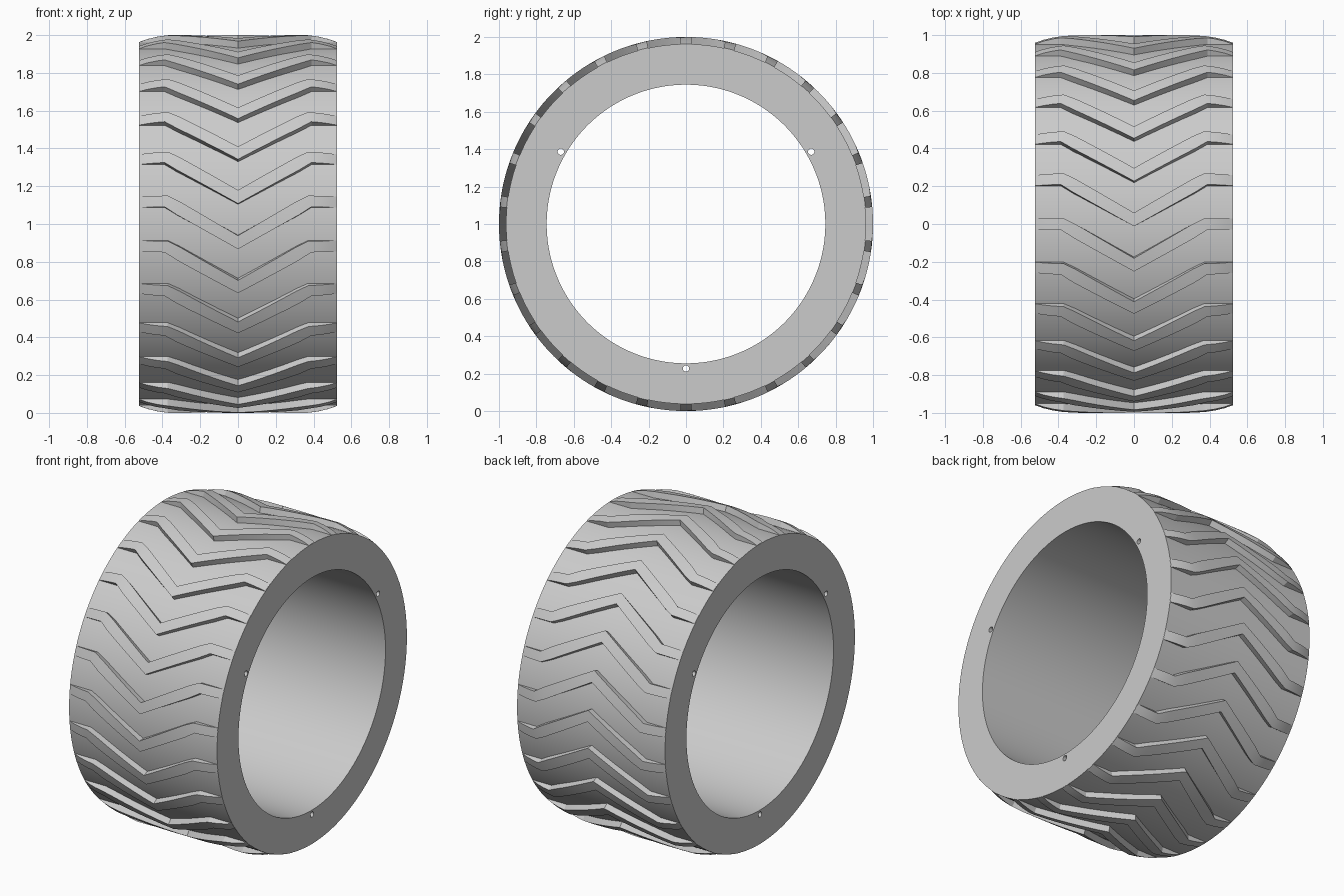
import bpy, bmesh
from math import sin, cos, pi, radians

if "Cube" in bpy.data.objects:
    bpy.data.objects.remove(bpy.data.objects["Cube"], do_unlink=True)

HALF_WIDTH = 0.525
BORE, CARCASS = 0.745, 0.962
RIDGES = 26
SEGMENTS = 156
# Ridge crown: half width position and radius
CROWN = [(0.37, 1.0), (0.43, 0.991), (0.48, 0.979), (0.525, 0.963)]

rubber = bpy.data.materials.new("grey_rubber")
rubber.use_nodes = True
rubber.diffuse_color = (0.6, 0.6, 0.6, 1)
rubber.node_tree.nodes["Principled BSDF"].inputs["Base Color"].default_value = (0.6, 0.6, 0.6, 1)


def polar(x, r, angle):
    return (x, r * cos(angle), r * sin(angle))


def make_mesh(name, bm):
    bmesh.ops.recalc_face_normals(bm, faces=bm.faces)
    mesh = bpy.data.meshes.new(name)
    bm.to_mesh(mesh)
    bm.free()
    mesh.materials.append(rubber)
    return mesh


def add_object(name, mesh):
    obj = bpy.data.objects.new(name, mesh)
    obj.location.z = 1
    bpy.context.collection.objects.link(obj)
    return obj


def smooth(obj):
    bpy.ops.object.select_all(action='DESELECT')
    obj.select_set(True)
    bpy.context.view_layer.objects.active = obj
    bpy.ops.object.shade_smooth_by_angle(angle=radians(25))


def bridge(bm, a, b):
    # Join two closed loops of equal length with quads
    n = len(a)
    for i in range(n):
        j = (i + 1) % n
        bm.faces.new((a[i], a[j], b[j], b[i]))


def crown_radius(x):
    x = abs(x)
    for (x0, r0), (x1, r1) in zip(CROWN, CROWN[1:]):
        if x <= x0:
            return r0
        if x <= x1:
            return r0 + (r1 - r0) * (x - x0) / (x1 - x0)
    return CROWN[-1][1]


# Carcass: a plain thick ring
bm = bmesh.new()
corners = [(-HALF_WIDTH, BORE), (-HALF_WIDTH, CARCASS), (HALF_WIDTH, CARCASS), (HALF_WIDTH, BORE)]
loops = [[bm.verts.new(polar(x, r, 2 * pi * i / SEGMENTS)) for i in range(SEGMENTS)]
         for x, r in corners]
for k in range(4):
    bridge(bm, loops[k], loops[(k + 1) % 4])
carcass = add_object("tyre_carcass", make_mesh("tyre_carcass", bm))

# Three small holes running through the ring beside the bore
bm = bmesh.new()
for degrees in (30, 150, 270):
    rings = []
    _, y, z = polar(0, 0.773, radians(degrees))
    for x in (-0.6, 0.6):
        rings.append([bm.verts.new((x, y + 0.017 * cos(2 * pi * i / 16), z + 0.017 * sin(2 * pi * i / 16)))
                      for i in range(16)])
    bridge(bm, *rings)
    for ring in rings:
        bm.faces.new(ring)
cutter = add_object("hole_cutter", make_mesh("hole_cutter", bm))
cutter.hide_render = True
bpy.context.view_layer.update()
cut = carcass.modifiers.new("holes", 'BOOLEAN')
cut.operation = 'DIFFERENCE'
cut.solver = 'EXACT'
cut.object = cutter
bpy.context.view_layer.objects.active = carcass
bpy.ops.object.modifier_apply(modifier=cut.name)
bpy.data.objects.remove(cutter, do_unlink=True)
smooth(carcass)

# Ridge stations: x, angle offset, half angle, mitre skew
BEND, SWEEP = 0.38, radians(12.5)
EDGE, TIP = radians(1.72), radians(2.05)
half = [(0, SWEEP, TIP, 0)]
for i in range(1, 6):
    t = i / 6
    half.append((BEND * t, SWEEP * (1 - t), TIP, 0.008 * t))
half.append((BEND, 0, EDGE, 0.008))
half += [(x, 0, EDGE, 0) for x, _ in CROWN[1:-1]] + [(HALF_WIDTH - 0.001, 0, EDGE, 0)]
stations = [(-x, a, h, -s) for x, a, h, s in reversed(half[1:])] + half

# One chevron ridge, lofted across the tread
bm = bmesh.new()
sections = []
for x, offset, width, skew in stations:
    points = []
    for side, top in ((-1, False), (-1, True), (0, True), (1, True), (1, False)):
        px = x + side * skew
        r = crown_radius(px) if top else CARCASS - 0.012
        points.append(bm.verts.new(polar(px, r, pi / 2 + offset + side * width)))
    sections.append(points)
for a, b in zip(sections, sections[1:]):
    bridge(bm, a, b)
bm.faces.new(sections[0])
bm.faces.new(sections[-1])
ridge_mesh = make_mesh("tread_ridge", bm)

# Repeat the ridge around the ring
for i in range(RIDGES):
    ridge = add_object(f"tread_ridge_{i + 1:02d}", ridge_mesh)
    ridge.rotation_euler.x = 2 * pi * i / RIDGES
    if i == 0:
        smooth(ridge)
